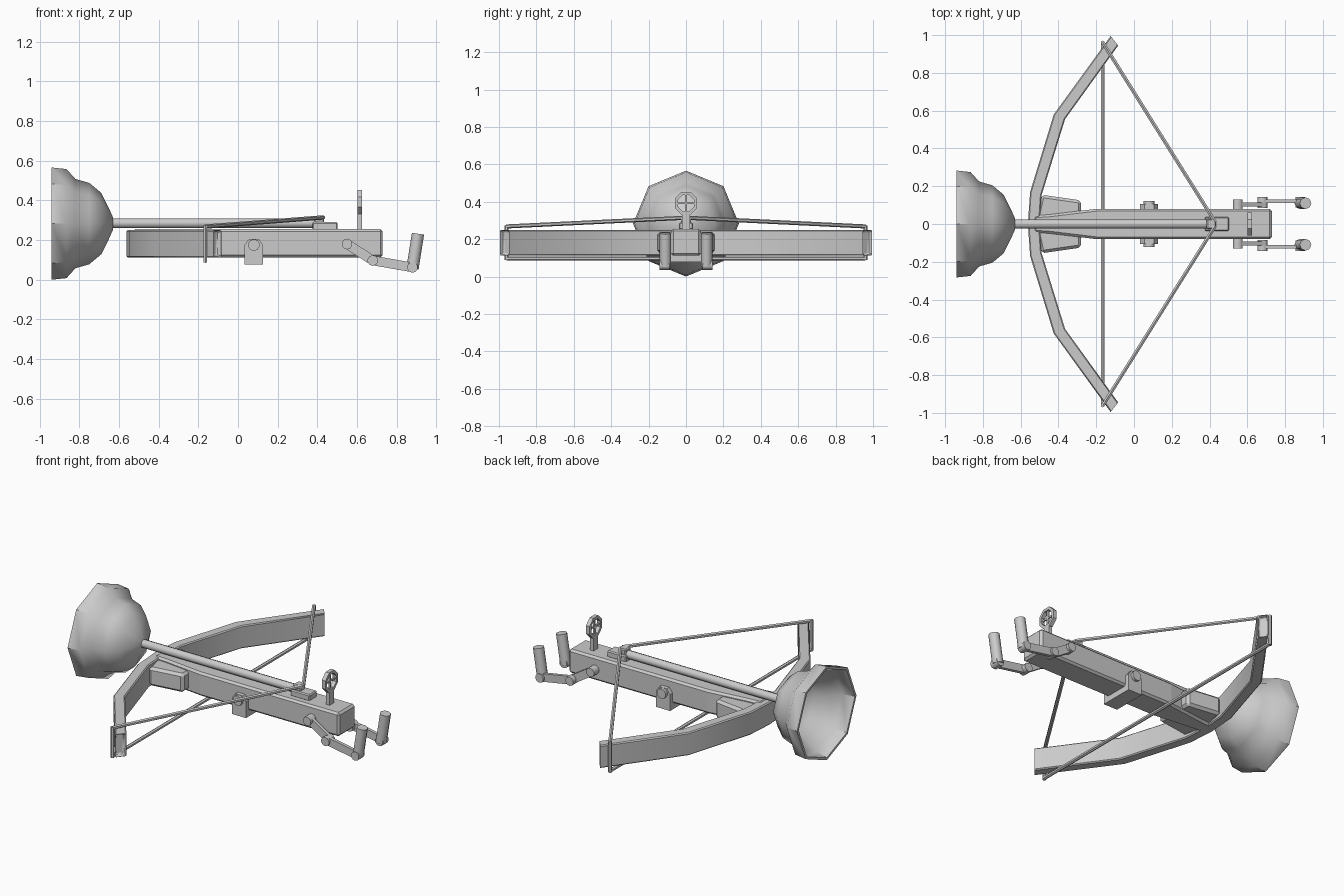
import bpy, bmesh, math
from mathutils import Vector, Matrix

if "Cube" in bpy.data.objects:
    bpy.data.objects.remove(bpy.data.objects["Cube"])


def finish(bm, name, smooth=None, bevel=0):
    bmesh.ops.recalc_face_normals(bm, faces=bm.faces[:])
    me = bpy.data.meshes.new(name)
    bm.to_mesh(me)
    bm.free()
    ob = bpy.data.objects.new(name, me)
    bpy.context.collection.objects.link(ob)
    if bevel:
        m = ob.modifiers.new("bevel", 'BEVEL')
        m.width, m.segments, m.limit_method = bevel, 1, 'ANGLE'
    if smooth:
        bpy.ops.object.select_all(action='DESELECT')
        ob.select_set(True)
        bpy.context.view_layer.objects.active = ob
        bpy.ops.object.shade_smooth_by_angle(angle=math.radians(smooth))
    return ob


def box(name, x0, x1, y0, y1, z0, z1, bevel=0):
    bm = bmesh.new()
    bmesh.ops.create_cube(bm, size=1, matrix=Matrix.LocRotScale(
        Vector(((x0 + x1) / 2, (y0 + y1) / 2, (z0 + z1) / 2)), None,
        Vector((x1 - x0, y1 - y0, z1 - z0))))
    return finish(bm, name, bevel=bevel)


def rod(name, a, b, r, sides=8):
    a, b = Vector(a), Vector(b)
    d = b - a
    bm = bmesh.new()
    bmesh.ops.create_cone(bm, cap_ends=True, segments=sides, radius1=r, radius2=r, depth=d.length,
                          matrix=Matrix.Translation((a + b) / 2) @ d.to_track_quat('Z', 'Y').to_matrix().to_4x4())
    return finish(bm, name, smooth=50)


def prism(name, pts, axis, lo, hi, bevel=0):
    """Extrude a 2D outline: axis 'z' takes (x, y), 'y' takes (x, z), 'x' takes (y, z)."""
    put = {'z': lambda p, t: (p[0], p[1], t), 'y': lambda p, t: (p[0], t, p[1]),
           'x': lambda p, t: (t, p[0], p[1])}[axis]
    bm = bmesh.new()
    f = bm.faces.new([bm.verts.new(put(p, lo)) for p in pts])
    new = bmesh.ops.extrude_face_region(bm, geom=[f])['geom']
    off = Vector(put((0, 0), hi - lo))
    bmesh.ops.translate(bm, vec=off, verts=[v for v in new if isinstance(v, bmesh.types.BMVert)])
    return finish(bm, name, bevel=bevel)


# Plunger cup: hollow eight-sided lathe around the x axis
CZ = 0.283
profile = [(-.63, .03), (-.65, .075), (-.69, .155), (-.75, .205), (-.82, .225), (-.865, .275), (-.94, .283),
           (-.94, .268), (-.87, .25), (-.81, .2), (-.74, .17), (-.69, .1), (-.67, .02)]
bm = bmesh.new()
rings = [[bm.verts.new((x, r * math.sin(k * math.pi / 4), CZ + r * math.cos(k * math.pi / 4)))
          for k in range(8)] for x, r in profile]
for A, B in zip(rings, rings[1:]):
    for k in range(8):
        bm.faces.new((A[k], A[(k + 1) % 8], B[(k + 1) % 8], B[k]))
bm.faces.new(rings[0])
bm.faces.new(rings[-1])
finish(bm, "plunger_cup", smooth=42)
rod("plunger_shaft", (-.66, 0, .285), (.42, 0, .285), .025)

# Stock, tapering toward the bow
half = [(-.53, .045), (-.45, .05), (-.2, .08), (.73, .08)]
prism("stock", half + [(x, -y) for x, y in reversed(half)], 'z', .112, .255, .012)

# Bow limbs: one swept outline, with recessed tip faces
outer = [(-.562, 0), (-.55, .17), (-.425, .58), (-.12, 1.0)]
inner = [(-.08, .95), (-.365, .555), (-.49, .15), (-.5, 0)]
bm = bmesh.new()
loops = []
for s in (1, -1):
    for i in range(4):
        if s == -1 and i == 0:
            continue
        o, n = outer[i], inner[3 - i]
        loops.append((s * i, [bm.verts.new((p[0], s * p[1], z)) for p, z in
                              ((o, .112), (o, .25), (n, .25), (n, .112))]))
loops = [l for _, l in sorted(loops, key=lambda t: t[0])]
for A, B in zip(loops, loops[1:]):
    for k in range(4):
        bm.faces.new((A[k], A[(k + 1) % 4], B[(k + 1) % 4], B[k]))
tips = [bm.faces.new(loops[0]), bm.faces.new(loops[-1])]
bmesh.ops.recalc_face_normals(bm, faces=bm.faces[:])
for f in tips:
    bmesh.ops.inset_individual(bm, faces=[f], thickness=.012, depth=0)
    bmesh.ops.translate(bm, vec=f.normal * -.03, verts=f.verts[:])
finish(bm, "bow", smooth=35, bevel=.006)

# Thin parts on each side
for s, side in ((1, "left"), (-1, "right")):
    # flared brace between stock and bow
    prism("brace_" + side, [(-.52, s * .02), (-.49, s * .155), (-.28, s * .125), (-.28, s * .03)],
          'z', .125, .238, .015)
    # string from the tip to the slider
    rod("string_" + side, (-.165, s * .96, .268), (.43, s * .01, .314), .011, 6)
    rod("string_drop_" + side, (-.165, s * .96, .088), (-.165, s * .96, .274), .011, 6)

    # strap cheek with bolt
    prism("strap_cheek_" + side, [(.033, .08), (.127, .08), (.127, .175), (.105, .205), (.055, .205), (.033, .175)],
          'y', *sorted((s * .075, s * .105)))
    rod("strap_bolt_" + side, (.08, s * .1, .175), (.08, s * .122, .175), .03, 10)

    # crank linkage: three pins, two arms and an upright grip
    pins = [(.55, .18, .075, .13), (.68, .097, .085, .142), (.88, .062, .088, .142)]
    for i, (x, z, y0, y1) in enumerate(pins):
        rod(f"crank_pin_{side}_{i}", (x, s * y0, z), (x, s * y1, z), .027, 10)
    for i, y in enumerate((.103, .12)):
        a, b = Vector(pins[i][:2]), Vector(pins[i + 1][:2])
        d = (b - a).normalized()
        n = Vector((-d.y, d.x)) * .024
        a, b = a - d * .01, b + d * .01
        prism(f"crank_arm_{side}_{i}", [a + n, b + n, b - n, a - n], 'y', *sorted((s * (y - .01), s * (y + .01))))
    rod("grip_" + side, (.88, s * .11, .055), (.908, s * .11, .232), .031)

rod("lower_string", (-.165, -.96, .096), (-.165, .96, .096), .011, 6)
box("strap_base", .033, .127, -.105, .105, .077, .115)

# Slider and string nock
box("slider", .375, .503, -.037, .037, .25, .29, .006)
box("string_nock", .385, .435, -.026, .026, .285, .322, .006)

# Sight: post, octagonal ring and crosshair
box("sight_post", .602, .626, -.021, .021, .25, .34)
bm = bmesh.new()
SR = []
for k in range(8):
    a = (k + .5) * math.pi / 4
    SR.append([bm.verts.new((x, r * math.sin(a), .392 + r * math.cos(a)))
               for x, r in ((.602, .065), (.626, .065), (.626, .047), (.602, .047))])
for k in range(8):
    A, B = SR[k], SR[(k + 1) % 8]
    for j in range(4):
        bm.faces.new((A[j], A[(j + 1) % 4], B[(j + 1) % 4], B[j]))
finish(bm, "sight_ring")
box("crosshair_level", .609, .619, -.05, .05, .387, .397)
box("crosshair_upright", .609, .619, -.005, .005, .342, .442)
